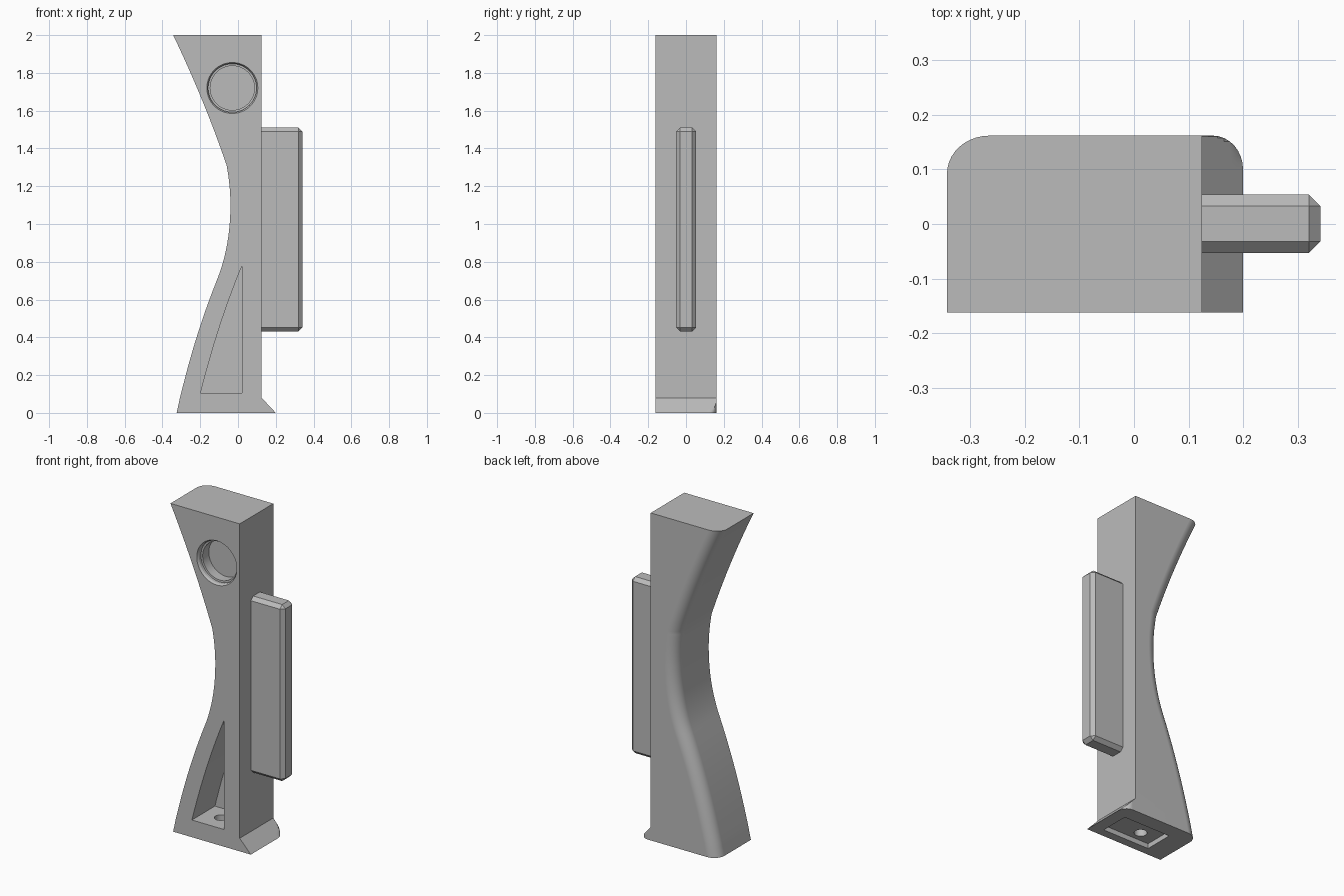
import bpy, bmesh, math
from mathutils import Vector

if "Cube" in bpy.data.objects:
    bpy.data.objects.remove(bpy.data.objects["Cube"])

grey = bpy.data.materials.new("plain_grey")
grey.use_nodes = True
grey.diffuse_color = (0.5, 0.5, 0.5, 1)
grey.node_tree.nodes["Principled BSDF"].inputs["Base Color"].default_value = (0.5, 0.5, 0.5, 1)

FRONT, BACK = -0.162, 0.162
ROUND = 0.07          # fillet along the curved back edge
SIDE = 0.125          # flat side of the post
FOOT_X, FOOT_Z = 0.2, 0.08


def make(name, bm):
    bmesh.ops.recalc_face_normals(bm, faces=bm.faces)
    mesh = bpy.data.meshes.new(name)
    bm.to_mesh(mesh)
    bm.free()
    mesh.materials.append(grey)
    obj = bpy.data.objects.new(name, mesh)
    bpy.context.collection.objects.link(obj)
    return obj


def loft(name, rings):
    bm = bmesh.new()
    rows = [[bm.verts.new(p) for p in ring] for ring in rings]
    n = len(rows[0])
    for a, b in zip(rows, rows[1:]):
        for i in range(n):
            j = (i + 1) % n
            bm.faces.new((a[i], a[j], b[j], b[i]))
    bm.faces.new(rows[0])
    bm.faces.new(rows[-1])
    return make(name, bm)


def box(name, lo, hi, bevel=0):
    bm = bmesh.new()
    bmesh.ops.create_cube(bm, size=1)
    for v in bm.verts:
        v.co = [a if c < 0 else b for c, a, b in zip(v.co, lo, hi)]
    if bevel:
        bmesh.ops.bevel(bm, geom=bm.edges[:], offset=bevel, segments=1, affect='EDGES')
    return make(name, bm)


def disc(name, steps, axis_y, sides=64):
    """Turned solid: steps are (centre, radius) rings along y or z."""
    rings = []
    for centre, r in steps:
        ring = []
        for i in range(sides):
            a = math.tau * i / sides
            u, w = r * math.cos(a), r * math.sin(a)
            ring.append(Vector(centre) + Vector((u, 0, w) if axis_y else (u, w, 0)))
        rings.append(ring)
    return loft(name, rings)


def cut(target, cutter):
    mod = target.modifiers.new("cut", 'BOOLEAN')
    mod.operation, mod.solver, mod.object = 'DIFFERENCE', 'EXACT', cutter
    bpy.context.view_layer.objects.active = target
    bpy.ops.object.modifier_apply(modifier=mod.name)
    bpy.data.objects.remove(cutter)


def quadratic(p, c, q, t):
    """Point (x, z) and slope dx/dz on a quadratic curve."""
    p, c, q = Vector(p), Vector(c), Vector(q)
    d = (c - p) * (1 - t) + (q - c) * t
    pt = p * (1 - t) ** 2 + c * 2 * t * (1 - t) + q * t * t
    return pt.x, pt.y, d.x / d.y


# Curved side of the post, bottom to top
spans = [((-0.325, 0), (-0.242, 0.378), (-0.113, 0.7)),
         ((-0.113, 0.7), (-0.04, 0.88), (-0.04, 1.1)),
         ((-0.04, 1.1), (-0.04, 1.2), (-0.06, 1.31)),
         ((-0.06, 1.31), (-0.177, 1.653), (-0.343, 2))]
STEPS = 12
profile = [quadratic(*s, i / STEPS) for s in spans for i in range(STEPS)]
profile.append(quadratic(*spans[-1], 1))

# Extra rows where the foot flares out
foot_rows = [quadratic(*spans[0], t / 60) for t in (1, 2, 3, 4)]
x_top, slope = -0.325 + FOOT_Z * 0.22, 0.22
foot_rows.append((x_top, FOOT_Z, slope))
profile = [profile[0]] + sorted((p for p in foot_rows + profile[1:]
                                 if p in foot_rows or p[1] > FOOT_Z + 0.01),
                                key=lambda p: p[1])


def section(x, z, slope):
    flare = max(SIDE, FOOT_X - z * (FOOT_X - SIDE) / FOOT_Z)
    ring = [(x, FRONT, z), (flare, FRONT, z)]
    for i in range(9):                       # rounded corner of the foot
        a = math.pi / 2 * i / 8
        cx = FOOT_X - 0.055 * (1 - math.cos(a))
        ring.append((min(cx, flare), BACK - 0.062 * (1 - math.sin(a)), z))
    rx = ROUND * math.sqrt(1 + slope * slope)
    for i in range(11):                      # rounded curved edge
        a = math.pi / 2 * i / 10
        ring.append((x + rx * (1 - math.sin(a)), BACK - ROUND * (1 - math.cos(a)), z))
    return ring


post = loft("curved_post", [section(*p) for p in profile])

# Round stepped socket near the top
hub = [(-0.05, 0.135), (0, 0.135), (0.012, 0.128), (0.03, 0.128), (0.031, 0.117), (0.09, 0.117)]
cut(post, disc("socket_cutter", [((-0.03, FRONT + d, 1.72), r) for d, r in hub], True))

# Curved triangular pocket near the bottom
edge = [quadratic((-0.198, 0.105), (-0.105, 0.475), (0.02, 0.775), i / 16)[:2] for i in range(17)]
edge.append((0.02, 0.105))
cut(post, loft("pocket_cutter", [[(x, y, z) for x, z in edge] for y in (FRONT - 0.05, 0.06)]))

# Shallow recess under the foot and screw hole up into the pocket
cut(post, box("recess_cutter", (-0.193, -0.11, -0.05), (0.125, 0.07, 0.03)))
cut(post, disc("hole_cutter", [((-0.085, -0.045, z), 0.036) for z in (0.01, 0.13)], False, 32))

# Chamfered side rail
rail = box("side_rail", (0.08, -0.053, 0.432), (0.342, 0.054, 1.51), 0.021)

# Smooth curves, crisp edges on the post
bpy.ops.object.select_all(action='DESELECT')
post.select_set(True)
bpy.context.view_layer.objects.active = post
bpy.ops.object.shade_smooth_by_angle(angle=math.radians(30))
weighted = post.modifiers.new("weighted_normals", 'WEIGHTED_NORMAL')
weighted.keep_sharp = True
